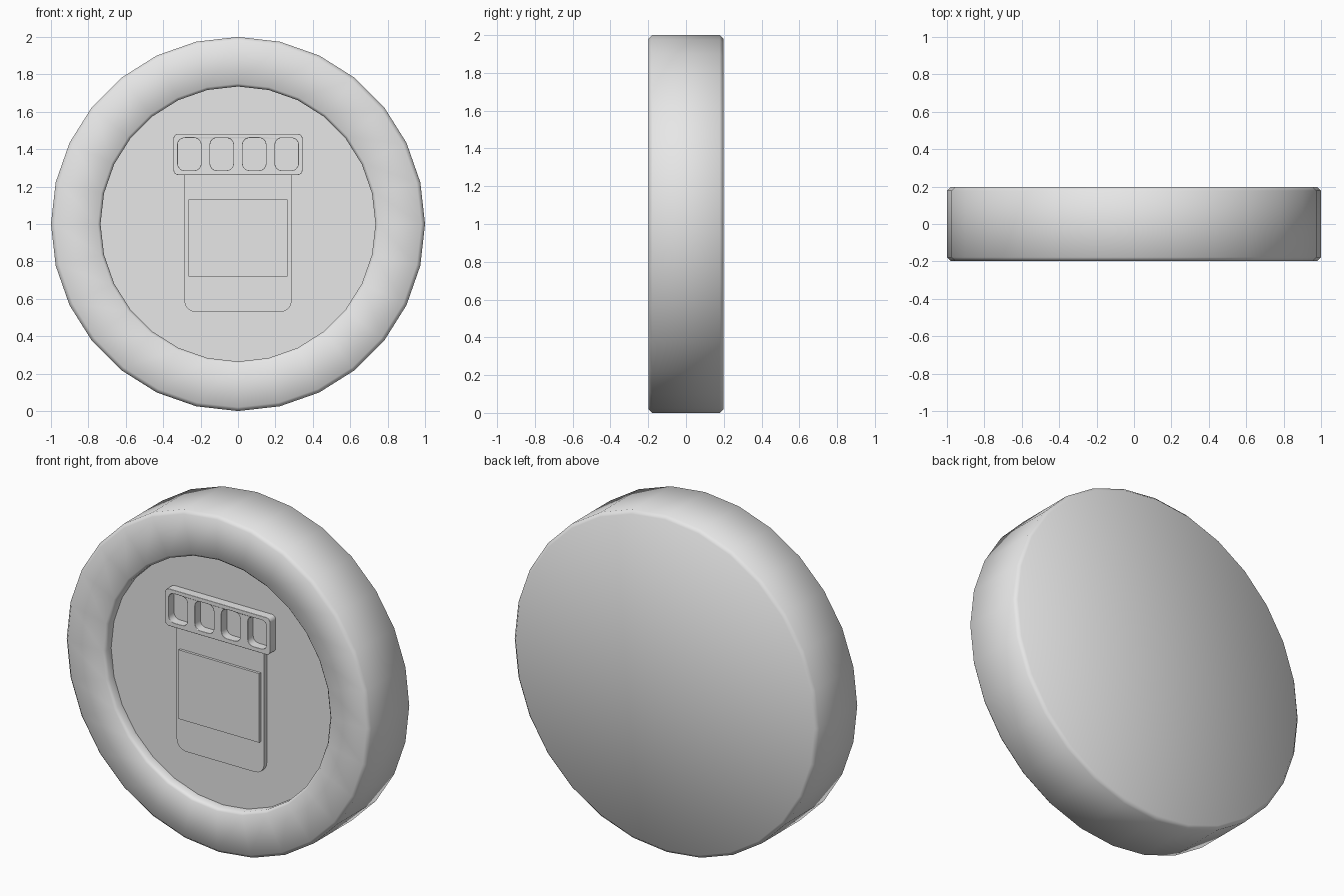
import bpy, bmesh, math
from mathutils import Matrix, Vector

cube = bpy.data.objects.get("Cube")
if cube:
    bpy.data.objects.remove(cube, do_unlink=True)

grey = bpy.data.materials.new("plain grey")
grey.use_nodes = True
grey.diffuse_color = (0.8, 0.8, 0.8, 1)
grey.node_tree.nodes["Principled BSDF"].inputs["Base Color"].default_value = (0.8, 0.8, 0.8, 1)

CENTRE = Vector((0, 0, 1))
FLOOR = -0.14   # y of the recessed face


def finish(name, bm, angle):
    """Turn a bmesh into a shaded grey object."""
    bmesh.ops.remove_doubles(bm, verts=bm.verts, dist=0.0005)
    bmesh.ops.recalc_face_normals(bm, faces=bm.faces)
    mesh = bpy.data.meshes.new(name)
    bm.to_mesh(mesh)
    bm.free()
    mesh.materials.clear()
    mesh.materials.append(grey)
    ob = bpy.data.objects.new(name, mesh)
    bpy.context.collection.objects.link(ob)
    bpy.ops.object.select_all(action='DESELECT')
    ob.select_set(True)
    bpy.context.view_layer.objects.active = ob
    bpy.ops.object.shade_smooth_by_angle(angle=math.radians(angle))
    return ob


def rounded_rect(x0, x1, z0, z1, r_bottom, r_top, steps=4):
    """Outline points with separate bottom and top corner radii."""
    corners = [(x1, z1, -1, -1, r_top, 0), (x0, z1, 1, -1, r_top, 90),
               (x0, z0, 1, 1, r_bottom, 180), (x1, z0, -1, 1, r_bottom, 270)]
    points = []
    for x, z, sx, sz, r, start in corners:
        count = steps if r else 0
        for i in range(count + 1):
            a = math.radians(start + 90 * i / max(count, 1))
            points.append((x + r * (sx + math.cos(a)), z + r * (sz + math.sin(a))))
    return points


def plate(name, outlines, height, bevel=0.0):
    """Extrude filled outlines (inner ones become holes) out of the recessed face."""
    sink = 0.01
    curve = bpy.data.curves.new(name, 'CURVE')
    curve.dimensions = '2D'
    curve.fill_mode = 'BOTH'
    curve.extrude = (height + sink) / 2
    for outline in outlines:
        spline = curve.splines.new('POLY')
        spline.points.add(len(outline) - 1)
        for p, (x, z) in zip(spline.points, outline):
            p.co = (x, z, 0, 1)
        spline.use_cyclic_u = True
    temp = bpy.data.objects.new(name + "_outline", curve)
    bpy.context.collection.objects.link(temp)
    bpy.context.view_layer.update()
    mesh = bpy.data.meshes.new_from_object(temp.evaluated_get(bpy.context.evaluated_depsgraph_get()))
    bm = bmesh.new()
    bm.from_mesh(mesh)
    bpy.data.objects.remove(temp, do_unlink=True)
    bpy.data.curves.remove(curve)
    bpy.data.meshes.remove(mesh)
    # stand the outline upright, facing the front
    bm.transform(Matrix.Translation((0, FLOOR - (height - sink) / 2, 0))
                 @ Matrix.Rotation(math.pi / 2, 4, 'X'))
    ob = finish(name, bm, 50)
    if bevel:
        mod = ob.modifiers.new("soft edges", 'BEVEL')
        mod.width = bevel
        mod.segments = 2
        mod.limit_method = 'ANGLE'
        mod.angle_limit = math.radians(50)
    return ob


# Round casing: lathed profile (radius, y) with a raised rim and flat back
profile = [(0, FLOOR), (0.735, FLOOR), (0.735, -0.182), (0.75, -0.198), (0.98, -0.198),
           (1, -0.178), (1, 0.178), (0.98, 0.198), (0, 0.198)]
bm = bmesh.new()
verts = [bm.verts.new((r, y, 1)) for r, y in profile]
edges = [bm.edges.new(pair) for pair in zip(verts, verts[1:])]
bmesh.ops.spin(bm, geom=verts + edges, cent=CENTRE, axis=(0, 1, 0),
               angle=math.tau, steps=28, use_duplicate=False)
finish("round_casing", bm, 60)

# Jar body with rounded bottom corners, and its label
plate("jar_body", [rounded_rect(-0.287, 0.287, 0.53, 1.262, 0.06, 0)], 0.025)
plate("jar_label", [rounded_rect(-0.265, 0.265, 0.72, 1.13, 0, 0)], 0.04)

# Jar lid with a row of four rounded openings
openings = [rounded_rect(x - 0.062, x + 0.062, 1.287, 1.46, 0.035, 0.035)
            for x in (-0.26, -0.087, 0.087, 0.26)]
plate("jar_lid", [rounded_rect(-0.345, 0.345, 1.262, 1.482, 0.025, 0.025)] + openings,
      0.052, bevel=0.006)
